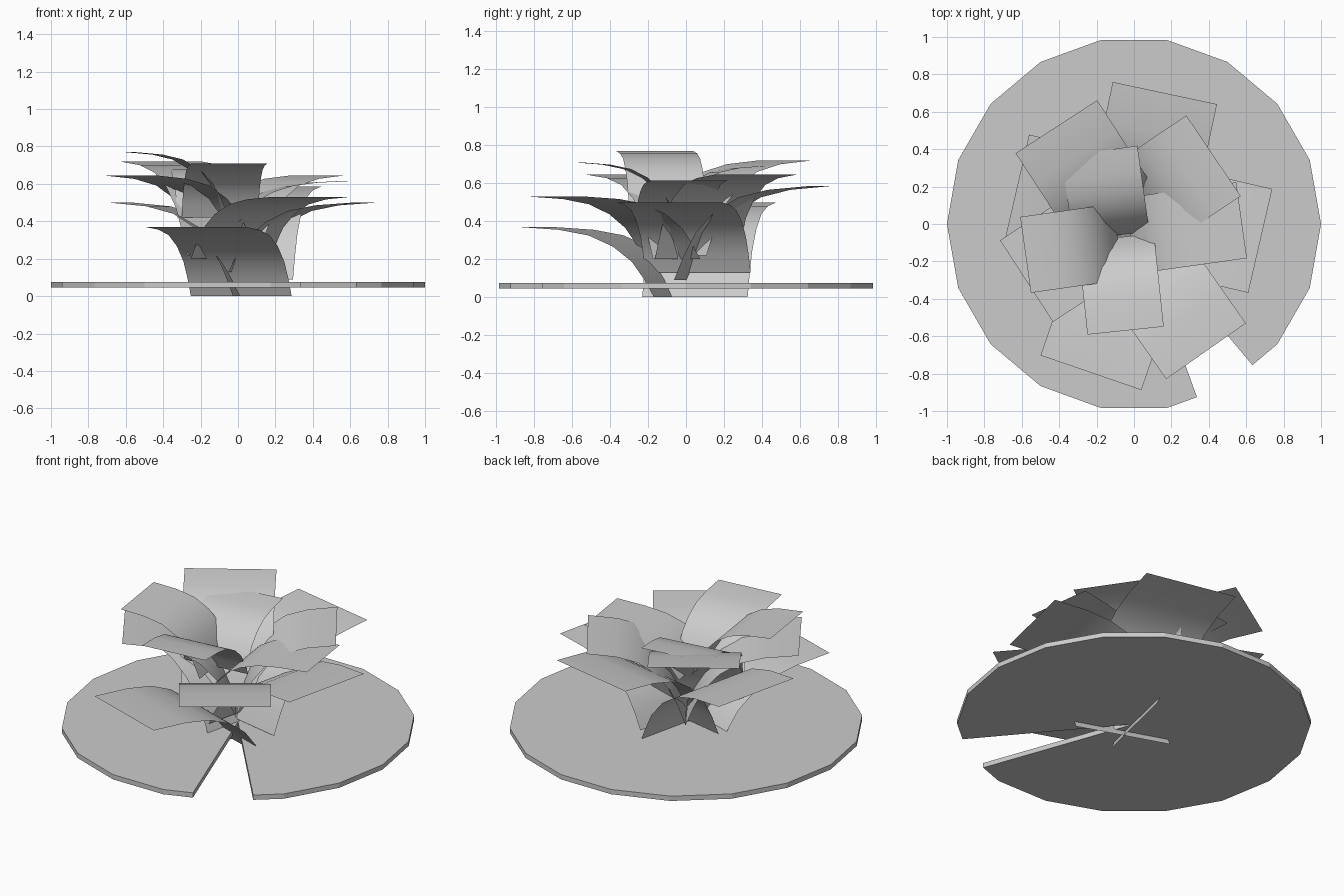
import bpy, bmesh
from math import radians, cos, sin
from mathutils import Vector

cube = bpy.data.objects.get("Cube")
if cube:
    bpy.data.objects.remove(cube)

grey = bpy.data.materials.new("pale_grey")
grey.use_nodes = True
colour = (0.6, 0.6, 0.6, 1)
grey.diffuse_color = colour
grey.node_tree.nodes["Principled BSDF"].inputs["Base Color"].default_value = colour


def finish(name, bm, smooth):
    mesh = bpy.data.meshes.new(name)
    bm.to_mesh(mesh)
    bm.free()
    mesh.materials.append(grey)
    for face in mesh.polygons:
        face.use_smooth = smooth
    obj = bpy.data.objects.new(name, mesh)
    bpy.context.collection.objects.link(obj)
    return obj


# Floating leaf: an eighteen-sided disc with a wedge missing
def make_leaf(bottom, top):
    half_side = cos(radians(10))
    rim = [(half_side, -50)]
    rim += [(1, a) for a in range(-40, 290, 20)]
    rim += [(half_side, 290)]
    bm = bmesh.new()
    outline = [bm.verts.new((0, 0, bottom))]
    outline += [bm.verts.new((r * cos(radians(a)), r * sin(radians(a)), bottom))
                for r, a in rim]
    # a fan of triangles keeps the concave outline clean
    fan = [bm.faces.new((outline[0], a, b))
           for a, b in zip(outline[1:], outline[2:])]
    raised = bmesh.ops.extrude_face_region(bm, geom=fan)["geom"]
    for v in raised:
        if isinstance(v, bmesh.types.BMVert):
            v.co.z = top
    bmesh.ops.recalc_face_normals(bm, faces=bm.faces)
    finish("floating_leaf", bm, False)


# Petal side profile: share of reach outward, share of rise
CURVE = [(0, 0), (.07, .25), (.16, .5), (.3, .72), (.48, .88), (.7, .96), (1, 1)]


def make_petal(name, width, tip, angle, reach, base_z):
    out = Vector((cos(radians(angle)), sin(radians(angle)), 0))
    side = Vector((-out.y, out.x, 0)) * (width / 2)
    tip = Vector(tip)
    rise = tip.z - base_z
    bm = bmesh.new()
    rows = []
    for t, s in CURVE:
        p = tip - out * reach * (1 - t)
        p.z = base_z + rise * s
        rows.append((bm.verts.new(p - side), bm.verts.new(p + side)))
    for (a, b), (c, d) in zip(rows, rows[1:]):
        bm.faces.new((a, c, d, b))
    finish(name, bm, True)


# Rings of four petals: width, then tip, angle, reach and base height of each
RINGS = {
    "outer": (.57, [((.165, .70, .585), 78, .72, .09),
                    ((-.625, .20, .50), 167, .68, 0),
                    ((-.23, -.795, .37), 251, .76, 0),
                    ((.675, -.09, .50), -13, .68, .13)]),
    "middle": (.52, [((-.415, .52, .72), 123, .66, .22),
                     ((-.575, -.305, .645), 213, .64, .2),
                     ((.385, -.68, .53), -55, .74, .2),
                     ((.425, .365, .645), 34, .56, .2)]),
    "inner": (.41, [((-.185, .39, .69), 98, .46, .42),
                    ((-.58, -.165, .77), 188, .5, .44),
                    ((-.045, -.57, .71), 276, .5, .42),
                    ((.575, .02, .615), 8, .6, .4)]),
}

make_leaf(.045, .075)
for ring, (width, petals) in RINGS.items():
    for place, petal in zip(("first", "second", "third", "fourth"), petals):
        make_petal(f"{ring}_petal_{place}", width, *petal)
